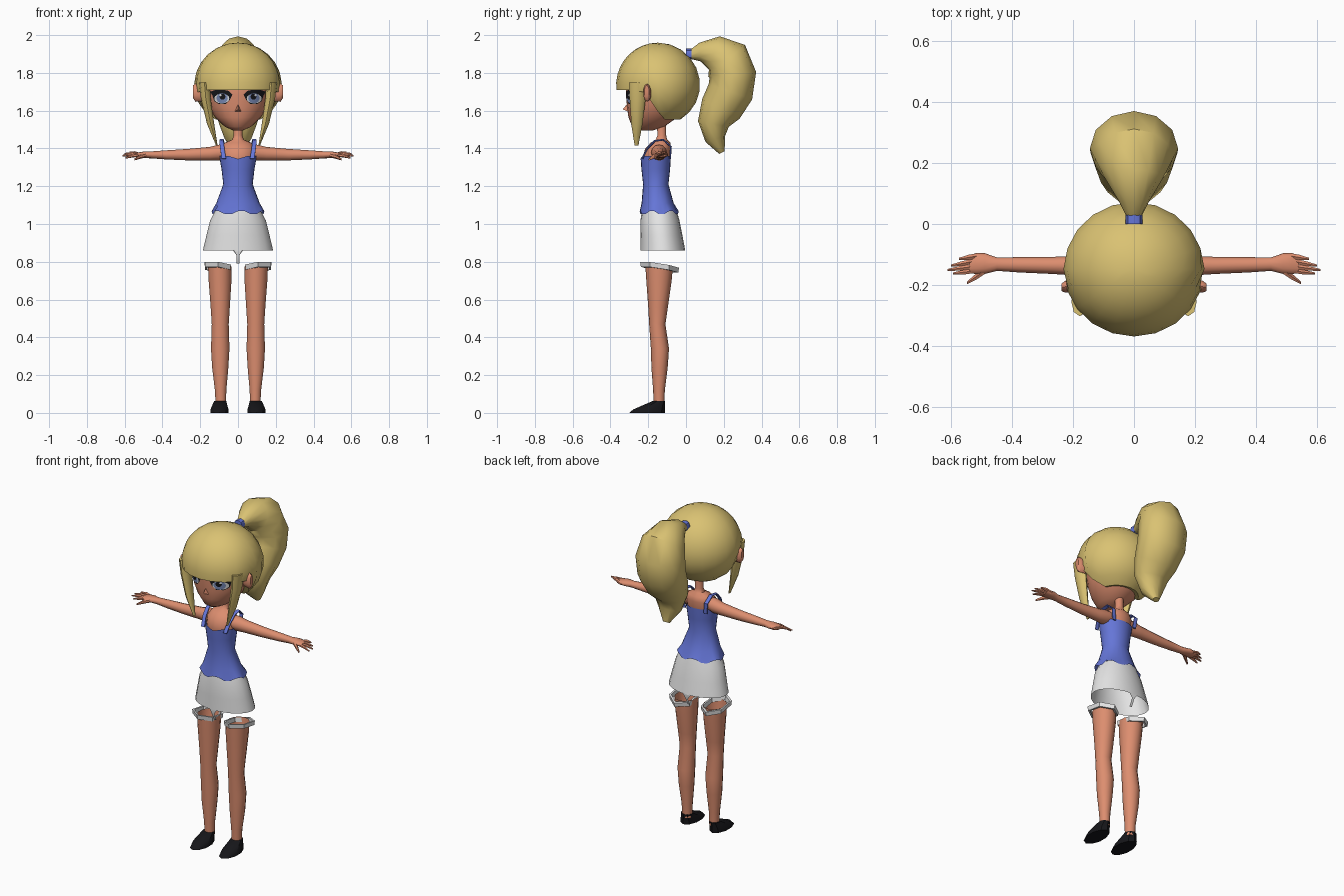
import bpy, bmesh, math
from mathutils import Vector

if "Cube" in bpy.data.objects:
    bpy.data.objects.remove(bpy.data.objects["Cube"])


def material(name, r, g, b):
    m = bpy.data.materials.new(name)
    m.diffuse_color = (r, g, b, 1)
    m.use_nodes = True
    m.node_tree.nodes["Principled BSDF"].inputs["Base Color"].default_value = m.diffuse_color
    return m


HAIR = material("blond", 0.70, 0.54, 0.17)
SKIN = material("skin", 0.72, 0.27, 0.16)
BLUE = material("blue", 0.13, 0.18, 0.68)
WHITE = material("off white", 0.78, 0.78, 0.78)
BLACK = material("black", 0.008, 0.008, 0.01)
IRIS = material("iris blue", 0.20, 0.27, 0.50)


def mesh(name, verts, faces, mat, angle=45):
    me = bpy.data.meshes.new(name)
    me.from_pydata([tuple(v) for v in verts], [], faces)
    bm = bmesh.new()
    bm.from_mesh(me)
    bmesh.ops.recalc_face_normals(bm, faces=bm.faces)
    bm.to_mesh(me)
    bm.free()
    me.materials.append(mat)
    ob = bpy.data.objects.new(name, me)
    bpy.context.collection.objects.link(ob)
    bpy.ops.object.select_all(action='DESELECT')
    ob.select_set(True)
    bpy.context.view_layer.objects.active = ob
    bpy.ops.object.shade_smooth_by_angle(angle=math.radians(angle))
    return ob


def tube(name, rings, mat, n=12, bottom=True, top=True, closed=False, angle=45):
    """Skin a list of elliptical rings (centre, u axis, v axis)."""
    verts = []
    for c, u, v in rings:
        for i in range(n):
            a = 2 * math.pi * i / n
            verts.append(Vector(c) + Vector(u) * math.sin(a) - Vector(v) * math.cos(a))
    k = len(rings)
    faces = []
    for r in range(k if closed else k - 1):
        p, q = r * n, ((r + 1) % k) * n
        faces += [(p + i, p + (i + 1) % n, q + (i + 1) % n, q + i) for i in range(n)]
    if bottom and not closed:
        faces.append(tuple(range(n)))
    if top and not closed:
        faces.append(tuple(range((k - 1) * n, k * n)))
    return mesh(name, verts, faces, mat, angle)


def zr(x, y, z, rx, ry):
    return (x, y, z), (rx, 0, 0), (0, ry, 0)


def xr(x, y, z, ry, rz):
    return (x, y, z), (0, ry, 0), (0, 0, rz)


# Head: z, half width, centre y, half depth
HEAD = [(1.495, .025, -.215, .04), (1.515, .07, -.20, .085), (1.565, .122, -.175, .13),
        (1.62, .155, -.16, .152), (1.68, .167, -.155, .163), (1.75, .17, -.155, .165),
        (1.85, .13, -.15, .13)]
tube("head", [zr(0, cy, z, rx, ry) for z, rx, cy, ry in HEAD], SKIN, 24)
mesh("nose", [(-.018, -.305, 1.595), (.018, -.305, 1.595), (0, -.30, 1.65), (0, -.335, 1.607)],
     [(0, 1, 3), (1, 2, 3), (2, 0, 3)], SKIN)


def face_y(x, z):
    for a, b in zip(HEAD, HEAD[1:]):
        if a[0] <= z <= b[0]:
            t = (z - a[0]) / (b[0] - a[0])
            rx, cy, ry = [a[i] + t * (b[i] - a[i]) for i in (1, 2, 3)]
            return cy - ry * math.sqrt(max(0, 1 - (x / rx) ** 2))


def face_plate(name, s, pts, mat, lift):
    cx = sum(p[0] for p in pts) / len(pts)
    cz = sum(p[1] for p in pts) / len(pts)
    n = len(pts)
    mid = [((x + cx) / 2, (z + cz) / 2) for x, z in pts]
    verts = [(s * x, face_y(x, z) - lift, z) for x, z in pts + mid + [(cx, cz)]]
    faces = []
    for i in range(n):
        j = (i + 1) % n
        faces += [(i, j, n + j, n + i), (n + i, n + j, 2 * n)]
    mesh(name, verts, faces, mat)


def oval(cx, cz, a, b, n=16):
    return [(cx + a * math.cos(2 * math.pi * i / n), cz + b * math.sin(2 * math.pi * i / n)) for i in range(n)]


# Hair cap: ellipsoid with a hemline that is high over the face and low at the nape
N, M = 20, 9
verts, faces = [Vector((0, -.148, 1.96))], []
for j in range(1, M + 2):
    for i in range(N):
        th = 2 * math.pi * i / N
        d = math.degrees(min(th, 2 * math.pi - th))
        ph = math.radians(97 + 51 * min(1, max(0, (d - 70) / 30))) * min(j, M) / M
        k = .74 if j > M else 1     # last ring turns in to the head
        h = .225 if ph < math.pi / 2 else .215
        verts.append(Vector((.232 * k * math.sin(ph) * math.sin(th),
                             -.148 - .222 * k * math.sin(ph) * math.cos(th),
                             1.735 + h * math.cos(ph) + (.01 if j > M else 0))))
for i in range(N):
    k = (i + 1) % N
    faces.append((0, 1 + i, 1 + k))
    for j in range(M):
        p = 1 + j * N
        faces.append((p + i, p + k, p + N + k, p + N + i))
mesh("hair_cap", verts, faces, HAIR)

# Ponytail: y, z, half thickness, half width, following a curved centreline
tail = [(.02, 1.895, .022, .022), (.075, 1.91, .05, .05), (.15, 1.905, .093, .095),
        (.215, 1.865, .128, .128), (.248, 1.79, .124, .145), (.235, 1.70, .122, .143),
        (.185, 1.61, .112, .125), (.145, 1.53, .083, .10), (.155, 1.45, .054, .07), (.19, 1.378, .016, .02)]
rings = []
for i, (y, z, t, w) in enumerate(tail):
    a, b = tail[max(0, i - 1)], tail[min(len(tail) - 1, i + 1)]
    d = Vector((0, b[0] - a[0], b[1] - a[1])).normalized()
    rings.append(((0, y, z), (w, 0, 0), (0, -d.z * t, d.y * t)))
tube("ponytail", rings, HAIR, 12)
tube("hair_tie", [((0, y, 1.90), (.028, 0, 0), (0, 0, .028)) for y in (.0, .03)], BLUE, 8)

# Neck, shoulders and chest
tube("upper_body", [zr(0, -.16, 1.28, .07, .055), zr(0, -.158, 1.35, .09, .072), zr(0, -.148, 1.40, .092, .068),
                    zr(0, -.135, 1.43, .07, .052), zr(0, -.13, 1.447, .03, .03),
                    zr(0, -.128, 1.47, .023, .023), zr(0, -.13, 1.54, .025, .025)], SKIN, 16)

# Tank top with flared, wavy hem and shaped neckline
top = tube("tank_top", [zr(0, -.142, 1.06, .14, .103), zr(0, -.15, 1.11, .115, .085), zr(0, -.16, 1.21, .078, .067),
                        zr(0, -.16, 1.29, .087, .076), zr(0, -.16, 1.36, .1, .08)], BLUE, 24, False, False)
for i, v in enumerate(top.data.vertices):
    if i < 24:
        v.co.x *= 1 + .03 * (-1) ** (i // 2)
        v.co.z += .008 * (-1) ** (i // 2)
    elif i >= 96 and v.co.y < -.2:
        v.co.z += .015 * min(1, abs(v.co.x) / .05) - .015

# Shorts, open below, with a point at the centre front and back
tube("shorts", [zr(0, -.142, 1.08, .115, .09), zr(0, -.138, 1.02, .147, .103),
                zr(0, -.13, .94, .167, .111), zr(0, -.123, .86, .186, .119)], WHITE, 20, False, False)
for name, y, w in (("front", -.241, .025), ("back", -.006, .03)):
    mesh("shorts_point_" + name, [(-w, y, .865), (w, y, .865), (.008, y, .835), (-.008, y, .835),
                                  (.008, y * .8 - .025, .79), (-.008, y * .8 - .025, .79)],
         [(0, 1, 2, 3), (3, 2, 4, 5)], WHITE)

for s, side in ((1, "left"), (-1, "right")):
    # Eye: lash shape, white, iris, pupil, glint
    lash = [(.03, 1.685), (.05, 1.705), (.085, 1.712), (.12, 1.71), (.148, 1.70), (.135, 1.68),
            (.125, 1.65), (.1, 1.634), (.065, 1.634), (.045, 1.655)]
    face_plate("eyelash_" + side, s, lash, BLACK, .003)
    face_plate("eye_white_" + side, s, oval(.086, 1.664, .040, .026), WHITE, .005)
    face_plate("iris_" + side, s, oval(.084, 1.666, .030, .027), IRIS, .007)
    face_plate("pupil_" + side, s, oval(.082, 1.674, .016, .017, 10), BLACK, .0085)
    face_plate("glint_" + side, s, oval(.092, 1.682, .006, .006, 8), WHITE, .0095)

    # Ear and side lock
    tube("ear_" + side, [xr(s * .185, -.20, 1.69, .018, .04), xr(s * .225, -.206, 1.695, .021, .048),
                         xr(s * .238, -.208, 1.70, .013, .034)], SKIN, 10)
    tube("side_lock_" + side, [zr(s * .178, -.255, 1.75, .028, .048), zr(s * .17, -.256, 1.66, .026, .042),
                               zr(s * .145, -.26, 1.53, .019, .03), zr(s * .112, -.262, 1.415, .004, .01)], HAIR, 8)

    # Shoulder strap: flat band over the shoulder
    path = [(.075, -.232, 1.345), (.083, -.205, 1.40), (.088, -.165, 1.44), (.086, -.12, 1.446),
            (.08, -.08, 1.41), (.072, -.085, 1.345)]
    rings = []
    for i, p in enumerate(path):
        d = Vector(path[min(5, i + 1)]) - Vector(path[max(0, i - 1)])
        nrm = Vector((0, -d.z, d.y)).normalized() * .005
        rings.append(((s * p[0], p[1], p[2]), (.013, 0, 0), nrm))
    tube("strap_" + side, rings, BLUE, 6)

    # Arm, palm, fingers and thumb
    tube("arm_" + side, [xr(s * x, y, z, ry, rz) for x, y, z, ry, rz in (
        (.05, -.145, 1.385, .04, .035), (.10, -.142, 1.378, .042, .042), (.15, -.138, 1.372, .034, .036),
        (.27, -.136, 1.367, .028, .03), (.38, -.134, 1.366, .025, .024), (.45, -.132, 1.366, .022, .019),
        (.49, -.130, 1.367, .034, .018), (.52, -.13, 1.366, .034, .014), (.54, -.132, 1.365, .03, .01))], SKIN, 12)
    fingers = [(.515, -.105, .575, -.115, 1.378, .010), (.525, -.122, .602, -.137, 1.372, .009),
               (.525, -.139, .612, -.151, 1.362, .009), (.52, -.153, .595, -.163, 1.35, .009),
               (.485, -.15, .548, -.193, 1.342, .012)]
    for i, (x0, y0, x1, y1, z, r) in enumerate(fingers):
        tube("%s_%s" % ("thumb" if i == 4 else "finger", side),
             [xr(s * x0, y0, 1.365, r, r), xr(s * (x0 + x1) / 2, (y0 + y1) / 2, (1.365 + z) / 2 + .004, r, r),
              xr(s * x1, y1, z, r * .45, r * .45)], SKIN, 6)

    # Leg, open at the top
    tube("leg_" + side, [zr(s * x, y, z, rx, ry) for x, y, z, rx, ry in (
        (.091, -.143, .04, .028, .028), (.092, -.143, .12, .031, .031), (.094, -.14, .24, .044, .043),
        (.094, -.138, .34, .05, .048), (.094, -.152, .47, .046, .043), (.094, -.148, .56, .052, .052),
        (.095, -.143, .70, .062, .067), (.096, -.142, .775, .064, .073))], SKIN, 14, True, False)

    # Shorts cuff: tilted hexagonal band
    cuff = []
    for k, dz in ((1, .012), (.96, -.014), (.82, -.014), (.86, .012)):
        cuff.append(((s * .107, -.14, .772 + dz), (s * .08 * k, 0, s * s * .008 * k), (0, .103 * k, -.016 * k)))
    tube("cuff_" + side, cuff, WHITE, 6, closed=True, angle=25)

    # Shoe
    tube("shoe_" + side, [zr(s * .098, -.206, 0, .05, .094), zr(s * .098, -.196, .018, .05, .084),
                          zr(s * .096, -.165, .045, .04, .053), zr(s * .094, -.144, .062, .034, .034)],
         BLACK, 10, angle=30)
